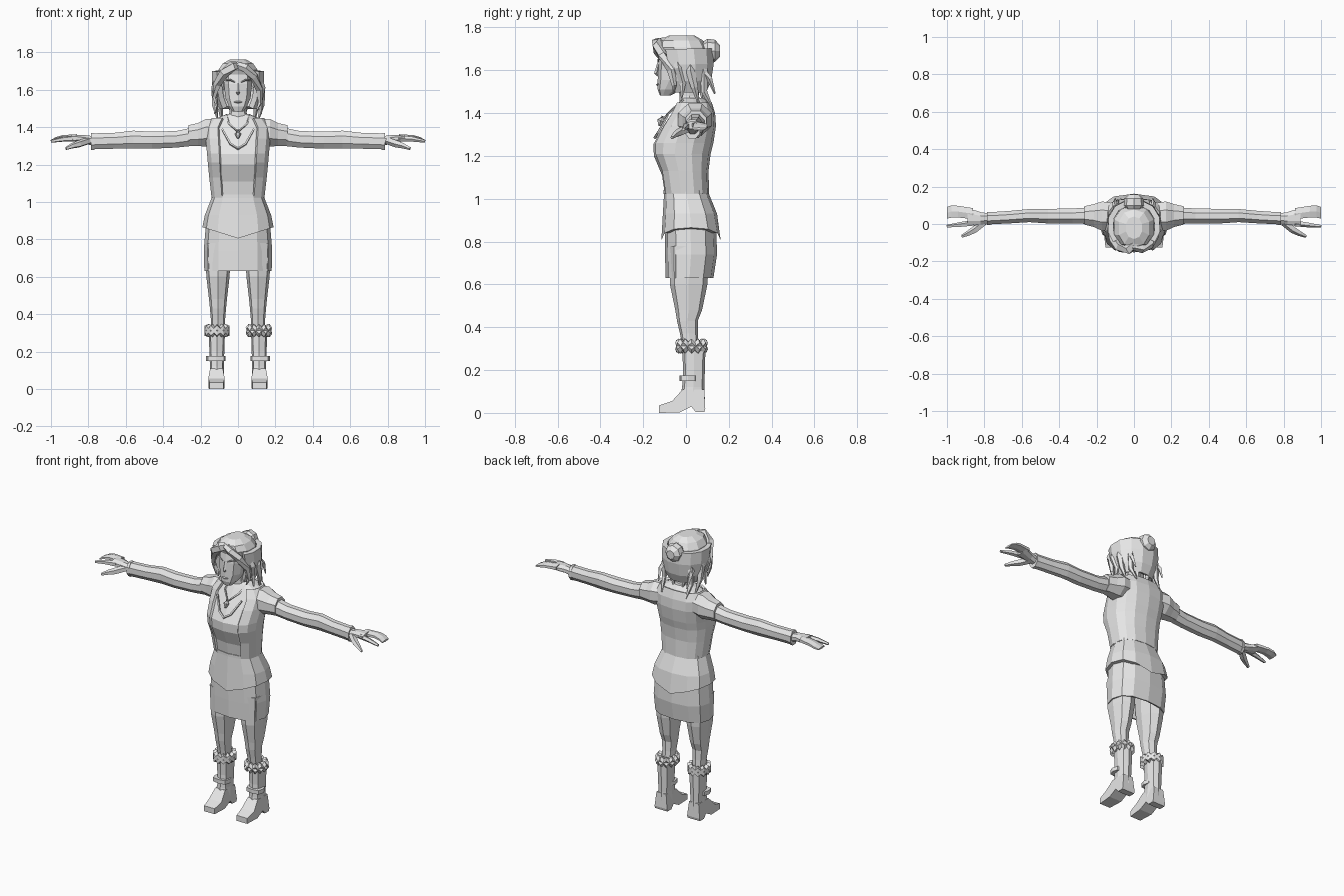
import bpy, bmesh, math
from mathutils import Vector

grey = bpy.data.materials.new("plain grey")
grey.diffuse_color = (0.8, 0.8, 0.8, 1)


def finish(bm, name):
    bmesh.ops.recalc_face_normals(bm, faces=bm.faces)
    me = bpy.data.meshes.new(name)
    bm.to_mesh(me)
    bm.free()
    me.materials.append(grey)
    ob = bpy.data.objects.new(name, me)
    bpy.context.collection.objects.link(ob)
    return ob


def skin(name, rings, wrap=True, caps=True, loop=False):
    """Skin a list of point rings; wrap closes each ring, loop joins last to first."""
    bm = bmesh.new()
    vs = [[bm.verts.new(p) for p in r] for r in rings]
    n = len(vs[0])
    pairs = list(zip(vs, vs[1:])) + ([(vs[-1], vs[0])] if loop else [])
    for a, b in pairs:
        for i in range(n if wrap else n - 1):
            j = (i + 1) % n
            bm.faces.new((a[i], a[j], b[j], b[i]))
    if caps and wrap and not loop:
        bm.faces.new(vs[0])
        bm.faces.new(vs[-1])
    return finish(bm, name)


def power(v, p):
    return math.copysign(abs(v) ** p, v)


def stack(name, rows, n=12, p=0.8, arc=None, cx=0, drop=None, caps=True):
    """Upright body from rows of (z, half width, front y, back y); arc leaves a front gap."""
    a0, a1 = arc or (-90, 270)
    rings = []
    for k, (z, hw, yf, yb) in enumerate(rows):
        ring = []
        for i in range(n + (1 if arc else 0)):
            a = math.radians(a0 + (a1 - a0) * i / n)
            x = power(math.cos(a), p)
            y = (yf + yb) / 2 + power(math.sin(a), p) * (yb - yf) / 2
            lift = drop * abs(x) if drop and k == 0 else 0
            ring.append((cx + x * hw, y, z + lift))
        rings.append(ring)
    return skin(name, rings, wrap=not arc, caps=caps)


def limb(name, s, rows, n=8):
    """Sideways limb from rows of (x, centre y, centre z, half depth, half height)."""
    skin(name, [[(s * x, y + ry * math.cos(t), z + rz * math.sin(t))
                 for t in [2 * math.pi * (i + .5) / n for i in range(n)]]
                for x, y, z, ry, rz in rows])


def tube(name, pts, s=1, n=5, loop=False):
    """Tapered tube through (x, y, z, radius) points."""
    c = [Vector((s * q[0], q[1], q[2])) for q in pts]
    rings, m = [], len(c)
    for i, q in enumerate(pts):
        t = (c[(i + 1) % m] - c[i - 1]) if loop else c[min(i + 1, m - 1)] - c[max(i - 1, 0)]
        t.normalize()
        ref = Vector((0, 0, 1)) if abs(t.z) < .9 else Vector((0, 1, 0))
        u = t.cross(ref).normalized()
        w = t.cross(u)
        rings.append([c[i] + q[3] * (u * math.cos(2 * math.pi * k / n)
                                     + w * math.sin(2 * math.pi * k / n)) for k in range(n)])
    skin(name, rings, loop=loop)


def solid(ob, t):
    m = ob.modifiers.new("thickness", 'SOLIDIFY')
    m.thickness = t
    m.offset = -1


# Clothing on the torso
solid(stack("skirt", [(.63, .18, -.095, .128), (.74, .183, -.098, .145),
                      (.9, .17, -.1, .14)], caps=False), .01)
stack("tunic_hem", [(.805, .19, -.115, .162), (.93, .177, -.108, .145), (1.03, .138, -.102, .104)],
      drop=.06)
stack("belt", [(1.022, .142, -.106, .107), (1.04, .142, -.106, .107)])
stack("shirt", [(1.03, .135, -.1, .1), (1.11, .143, -.112, .098), (1.2, .152, -.15, .108),
                (1.255, .155, -.152, .118), (1.34, .16, -.105, .128), (1.4, .165, -.065, .125),
                (1.44, .13, -.04, .115), (1.47, .06, -.02, .085)])
vest = stack("open_vest", [(1.025, .143, -.108, .108), (1.13, .155, -.125, .105),
                           (1.21, .163, -.16, .115), (1.26, .167, -.16, .128),
                           (1.34, .175, -.118, .14), (1.4, .178, -.078, .136),
                           (1.45, .14, -.052, .12)], arc=(-58, 238))
solid(vest, .014)

# Necklace and pendant
tube("necklace", [(-.06, -.01, 1.46, .006), (-.05, -.06, 1.42, .006), (0, -.105, 1.375, .006),
                  (.05, -.06, 1.42, .006), (.06, -.01, 1.46, .006)], n=4)
tube("pendant", [(0, -.108, 1.385, .008), (0, -.118, 1.365, .019), (0, -.125, 1.34, .006)], n=6)
tube("neckline_fold", [(-.085, -.085, 1.39, .006), (-.04, -.13, 1.31, .007), (0, -.145, 1.285, .008),
                       (.04, -.13, 1.31, .007), (.085, -.085, 1.39, .006)], n=4)

# Neck and head
stack("neck", [(1.43, .058, -.03, .08), (1.48, .046, -.03, .06), (1.56, .046, -.04, .06)], n=8)
stack("head", [(1.483, .028, -.122, -.07), (1.51, .05, -.132, -.02), (1.555, .07, -.132, .05),
               (1.63, .078, -.13, .07), (1.7, .075, -.118, .07), (1.735, .05, -.08, .05)], n=10)
tube("nose", [(0, -.128, 1.635, .006), (0, -.138, 1.585, .011), (0, -.13, 1.575, .006)], n=4)
tube("mouth", [(-.02, -.13, 1.535, .003), (0, -.134, 1.533, .006), (.02, -.13, 1.535, .003)], n=4)

# Hair: back shell, crown, bun
solid(stack("hair_back", [(1.51, .075, -.06, .07), (1.56, .1, -.08, .092), (1.63, .113, -.1, .103),
                          (1.7, .112, -.115, .1)], n=9, p=.9, arc=(-42, 222)), .03)
stack("hair_crown", [(1.675, .113, -.118, .103), (1.705, .11, -.132, .098),
                     (1.74, .085, -.125, .078), (1.762, .045, -.08, .04)], n=10, p=.9)
tube("hair_bun", [(0, .075, 1.69, .04), (0, .1, 1.69, .057), (0, .135, 1.69, .052),
                  (0, .158, 1.69, .028)], n=8)
tube("forelock", [(.03, -.08, 1.735, .018), (-.03, -.135, 1.725, .03), (-.075, -.125, 1.69, .028),
                  (-.11, -.085, 1.63, .022), (-.125, -.06, 1.56, .014), (-.11, -.06, 1.5, .004)])
tube("side_fringe", [(-.01, -.12, 1.735, .018), (.04, -.132, 1.715, .024), (.085, -.11, 1.67, .023),
                     (.113, -.07, 1.6, .02), (.118, -.055, 1.53, .012), (.1, -.06, 1.49, .004)])
for s in (-1, 1):
    tube("brow", [(.016, -.13, 1.64, .003), (.04, -.128, 1.652, .005), (.066, -.112, 1.65, .003)], s, 4)
    tube("hair_strand_front", [(.1, -.05, 1.69, .018), (.125, -.035, 1.61, .022),
                               (.115, -.015, 1.54, .016), (.125, -.02, 1.47, .004)], s)
    tube("hair_strand_middle", [(.1, .02, 1.68, .02), (.122, .02, 1.6, .024),
                                (.125, .04, 1.52, .017), (.11, .06, 1.44, .004)], s)
    tube("hair_strand_rear", [(.08, .07, 1.66, .02), (.095, .085, 1.58, .02),
                              (.095, .085, 1.5, .015), (.085, .125, 1.42, .004)], s)
    tube("hair_strand_outer", [(.09, .06, 1.62, .014), (.105, .11, 1.56, .013),
                               (.1, .135, 1.49, .004)], s, 4)
    tube("nape_strand", [(.035, .075, 1.58, .02), (.04, .075, 1.51, .016), (.03, .08, 1.45, .004)], s)

    # Arms with short outer sleeve and wrist cuff
    limb("shoulder_sleeve", s, [(.1, .04, 1.375, .075, .072), (.17, .042, 1.37, .085, .08),
                                (.215, .045, 1.36, .066, .066), (.265, .046, 1.355, .053, .06)])
    limb("arm", s, [(.2, .045, 1.355, .05, .055), (.33, .043, 1.335, .043, .048),
                    (.46, .042, 1.33, .042, .049), (.56, .045, 1.333, .038, .052),
                    (.66, .037, 1.327, .036, .046), (.78, .03, 1.324, .035, .046)])
    limb("wrist_cuff", s, [(.768, .03, 1.324, .038, .049), (.785, .03, 1.324, .038, .049)])
    # Hand, grouped fingers, index finger and thumb
    limb("palm", s, [(.77, .03, 1.325, .028, .028), (.82, .03, 1.335, .036, .025),
                     (.89, .037, 1.343, .053, .018)])
    limb("fingers", s, [(.86, .055, 1.345, .034, .017), (.94, .066, 1.343, .036, .014),
                        (.975, .067, 1.335, .038, .011), (1, .06, 1.326, .036, .006)], 6)
    tube("index_finger", [(.86, .005, 1.34, .017), (.93, -.004, 1.336, .014),
                          (1, -.012, 1.324, .008)], s)
    tube("thumb", [(.8, .01, 1.327, .02), (.85, -.03, 1.31, .02), (.885, -.05, 1.3, .015),
                   (.92, -.066, 1.285, .008)], s)

    # Legs
    stack("leg", [(.3, .036, -.015, .06), (.37, .038, -.028, .055), (.43, .043, -.042, .055),
                  (.48, .048, -.05, .075), (.6, .062, -.075, .1), (.78, .07, -.08, .11)],
          n=8, cx=s * .107)
    # Boot shaft, strap and braided cuff
    stack("boot_shaft", [(.06, .04, -.03, .088), (.12, .037, -.018, .086), (.2, .04, -.013, .088),
                         (.33, .044, -.02, .092)], n=8, p=.7, cx=s * .113)
    stack("boot_strap", [(.15, .052, -.03, .05), (.175, .052, -.03, .05)], n=8, p=.6, cx=s * .118)
    for ph in (-1, 1):
        tube("boot_braid", [(.112 + .051 * math.cos(k * math.pi / 6),
                             .026 + .057 * math.sin(k * math.pi / 6),
                             .312 + .016 * ph * (-1) ** k, .02) for k in range(12)], s, loop=True)
    # Foot: side outline widened at the toe, with heel and arch
    prof = [(-.125, 0), (-.125, .035), (-.065, .055), (-.015, .11), (.085, .11), (.09, .02),
            (.086, .004), (.045, .004), (.025, .03), (-.03, .002)]
    skin("boot_foot", [[(s * (.115 + e * (.044 if z < .1 else .034) * (.85 if y < -.1 else 1)), y, z)
                        for y, z in prof] for e in (-1, 1)])
